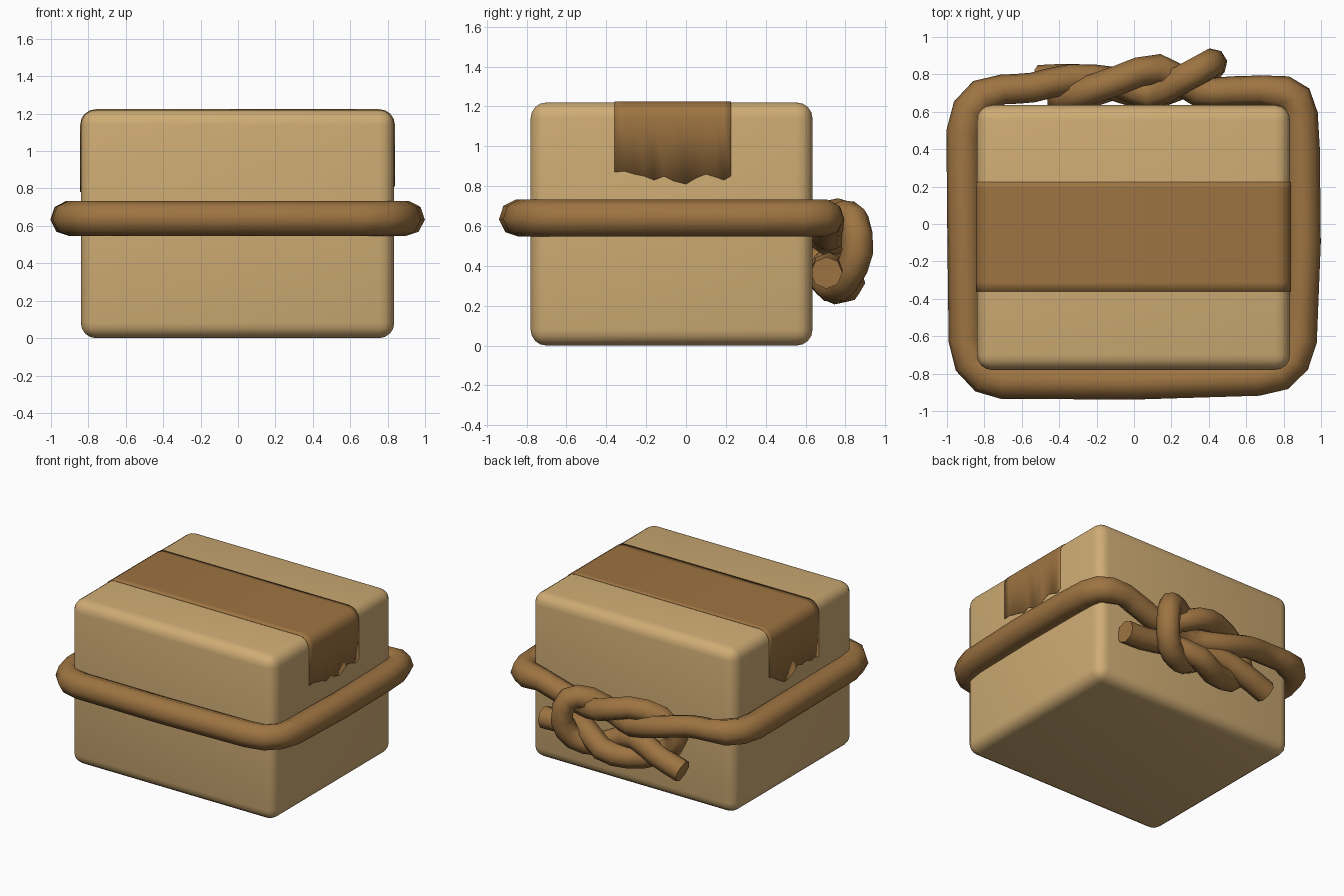
import bpy, bmesh, math
from mathutils import Vector

if "Cube" in bpy.data.objects:
    bpy.data.objects.remove(bpy.data.objects["Cube"])


def material(name, rgb):
    m = bpy.data.materials.new(name)
    m.diffuse_color = (*rgb, 1)
    m.use_nodes = True
    m.node_tree.nodes["Principled BSDF"].inputs["Base Color"].default_value = m.diffuse_color
    return m


CARD = material("cardboard tan", (0.62, 0.41, 0.175))
BROWN = material("tape and rope brown", (0.34, 0.174, 0.054))


def smooth(ob, degrees):
    bpy.ops.object.select_all(action='DESELECT')
    ob.select_set(True)
    bpy.context.view_layer.objects.active = ob
    bpy.ops.object.shade_smooth_by_angle(angle=math.radians(degrees))


def from_bmesh(name, bm, mat):
    me = bpy.data.meshes.new(name)
    bm.to_mesh(me)
    bm.free()
    me.materials.append(mat)
    ob = bpy.data.objects.new(name, me)
    bpy.context.collection.objects.link(ob)
    return ob


# Cardboard box with rounded edges
X0, X1, Y0, Y1, H, R = -0.84, 0.835, -0.78, 0.635, 1.22, 0.08
bm = bmesh.new()
bmesh.ops.create_cube(bm, size=1)
for v in bm.verts:
    v.co = (X0 if v.co.x < 0 else X1, Y0 if v.co.y < 0 else Y1, 0 if v.co.z < 0 else H)
bmesh.ops.bevel(bm, geom=bm.edges[:], offset=R, segments=4, profile=0.5, affect='EDGES')
smooth(from_bmesh("cardboard_box", bm, CARD), 35)

# Packing tape over the top, with torn ends hanging down both sides
ys = [-0.36, -0.31, -0.26, -0.21, -0.16, -0.11, -0.06, 0.0, 0.05, 0.10, 0.15, 0.19, 0.225]
right_end = [0.87, 0.875, 0.86, 0.85, 0.83, 0.85, 0.825, 0.81, 0.84, 0.86, 0.845, 0.83, 0.85]
left_end = [0.81, 0.83, 0.82, 0.84, 0.83, 0.85, 0.81, 0.79, 0.78, 0.81, 0.84, 0.87, 0.88]
LIFT = 0.004
arc = [math.radians(a) for a in (0, 22.5, 45, 67.5, 90)]
r = R + LIFT
bm = bmesh.new()
rows = []
for y, zr, zl in zip(ys, right_end, left_end):
    prof = [(X0 - LIFT, zl)]
    prof += [(X0 + R - r * math.cos(a), H - R + r * math.sin(a)) for a in arc]
    prof += [(X1 - R + r * math.sin(a), H - R + r * math.cos(a)) for a in arc]
    prof += [(X1 + LIFT, zr)]
    rows.append([bm.verts.new((x, y, z)) for x, z in prof])
for a, b in zip(rows, rows[1:]):
    for i in range(len(a) - 1):
        bm.faces.new((a[i], a[i + 1], b[i + 1], b[i]))
bmesh.ops.recalc_face_normals(bm, faces=bm.faces[:])
if sum(f.normal.z for f in bm.faces) < 0:
    bmesh.ops.reverse_faces(bm, faces=bm.faces[:])
tape = from_bmesh("packing_tape", bm, BROWN)
sol = tape.modifiers.new("thickness", 'SOLIDIFY')
sol.thickness, sol.offset = 0.006, -1
smooth(tape, 35)

# Rope path: tail, first bight, once round the box, second bight, tail
first_bight = [
    (0.67, 0.705, 0.365), (0.50, 0.705, 0.37), (0.33, 0.72, 0.39), (0.12, 0.82, 0.32),
    (-0.06, 0.76, 0.285), (-0.27, 0.69, 0.34), (-0.39, 0.67, 0.48), (-0.28, 0.70, 0.62),
    (-0.08, 0.77, 0.66), (0.13, 0.83, 0.61), (0.34, 0.71, 0.55), (0.52, 0.71, 0.59),
    (0.68, 0.715, 0.64)]
round_box = [
    (0.80, 0.70), (0.865, 0.665), (0.89, 0.58), (0.90, 0.40), (0.905, -0.1), (0.885, -0.62),
    (0.85, -0.73), (0.78, -0.80), (0.66, -0.825), (0.0, -0.845), (-0.70, -0.842),
    (-0.80, -0.815), (-0.87, -0.74), (-0.898, -0.62), (-0.905, 0.0), (-0.91, 0.49),
    (-0.88, 0.61), (-0.81, 0.685)]
second_bight = [
    (-0.70, 0.72, 0.64), (-0.54, 0.73, 0.63), (-0.34, 0.775, 0.59), (-0.10, 0.76, 0.53),
    (0.09, 0.69, 0.54), (0.25, 0.77, 0.64), (0.38, 0.84, 0.63), (0.42, 0.86, 0.47),
    (0.36, 0.80, 0.33), (0.22, 0.73, 0.295), (0.07, 0.69, 0.36), (-0.11, 0.74, 0.43),
    (-0.30, 0.775, 0.37), (-0.51, 0.77, 0.30)]


def refine(points):
    """Add one Catmull-Rom midpoint between neighbours."""
    p = [Vector(q) for q in points]
    p = [2 * p[0] - p[1]] + p + [2 * p[-1] - p[-2]]
    out = []
    for i in range(1, len(p) - 2):
        out += [p[i], (9 * (p[i] + p[i + 1]) - p[i - 1] - p[i + 2]) / 16]
    return out + [p[-2]]


knot_a, knot_b = refine(first_bight), refine(second_bight)
path = [(p, 0.08) for p in knot_a]
path += [(Vector((x, y, 0.64)), 0.094) for x, y in round_box]
path += [(p, 0.08) for p in knot_b]

cu = bpy.data.curves.new("rope", 'CURVE')
cu.dimensions = '3D'
cu.bevel_depth = 1
cu.bevel_resolution = 2
cu.use_fill_caps = True
sp = cu.splines.new('POLY')
sp.points.add(len(path) - 1)
for pt, (co, rad) in zip(sp.points, path):
    pt.co = (*co, 1)
    pt.radius = rad
cu.materials.append(BROWN)
rope = bpy.data.objects.new("knotted_rope", cu)
bpy.context.collection.objects.link(rope)
bpy.ops.object.select_all(action='DESELECT')
rope.select_set(True)
bpy.context.view_layer.objects.active = rope
bpy.ops.object.convert(target='MESH')
smooth(bpy.context.view_layer.objects.active, 60)
